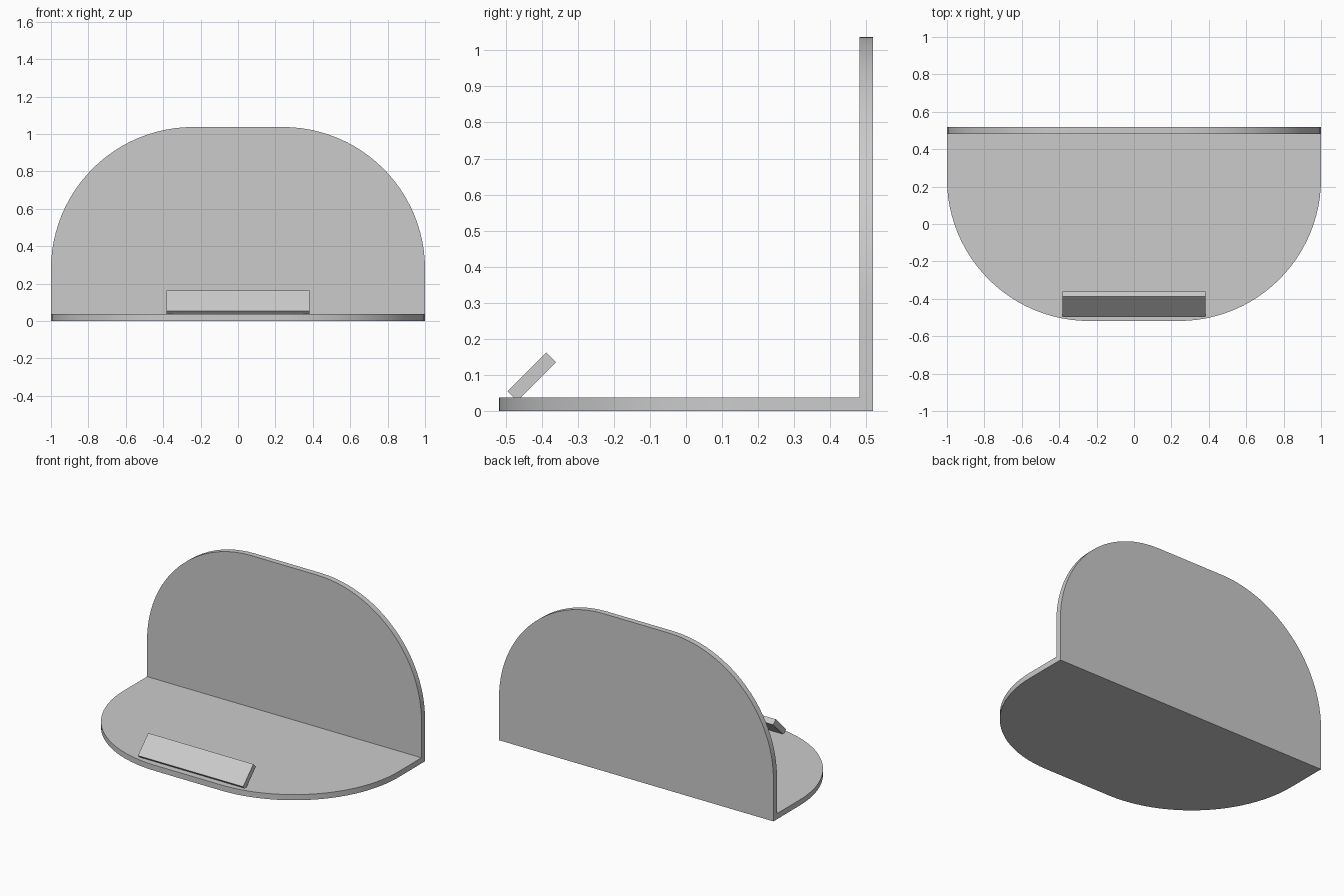
import bpy, bmesh, math

if "Cube" in bpy.data.objects:
    bpy.data.objects.remove(bpy.data.objects["Cube"])

T = 0.037          # sheet thickness
L = 1.037          # depth of base and height of back
R = 0.76           # corner radius
SEG = 24
HALF = L / 2


def outline():
    """Rounded free edge of one panel as (x, distance from fold), right to left."""
    right = [(1 - R + R * math.cos(a), L - R + R * math.sin(a))
             for a in (math.pi / 2 * i / SEG for i in range(SEG + 1))]
    return right + [(-x, d) for x, d in reversed(right)]


def finish(name, bm):
    mesh = bpy.data.meshes.new(name)
    bm.to_mesh(mesh)
    bm.free()
    obj = bpy.data.objects.new(name, mesh)
    bpy.context.collection.objects.link(obj)
    bpy.ops.object.select_all(action='DESELECT')
    obj.select_set(True)
    bpy.context.view_layer.objects.active = obj
    return obj


# Folded sheet: base and back panel share the fold edge
bm = bmesh.new()
fold = [bm.verts.new((x, HALF, 0)) for x in (-1, 1)]
base = [bm.verts.new((x, HALF - d, 0)) for x, d in outline()]
back = [bm.verts.new((x, HALF, d)) for x, d in outline()]
bm.faces.new(fold + base)                  # faces down
bm.faces.new((fold + back)[::-1])          # faces backwards
bm.normal_update()
if bm.faces[:][0].normal.z > 0:
    bmesh.ops.reverse_faces(bm, faces=bm.faces[:])
stand = finish("folded_stand", bm)
mod = stand.modifiers.new("thickness", 'SOLIDIFY')
mod.thickness = T
mod.offset = -1
mod.use_even_offset = True
bpy.ops.object.modifier_apply(modifier=mod.name)
bpy.ops.object.shade_smooth_by_angle(angle=math.radians(30))

# Tilted front lip, its lower edge sunk slightly into the base
bm = bmesh.new()
bmesh.ops.create_cube(bm, size=1)
bmesh.ops.scale(bm, vec=(0.766, 0.152, 0.0375), verts=bm.verts)
lip = finish("front_lip", bm)
lip.location = (0, -0.4275, 0.095)
lip.rotation_euler.x = math.radians(45)
